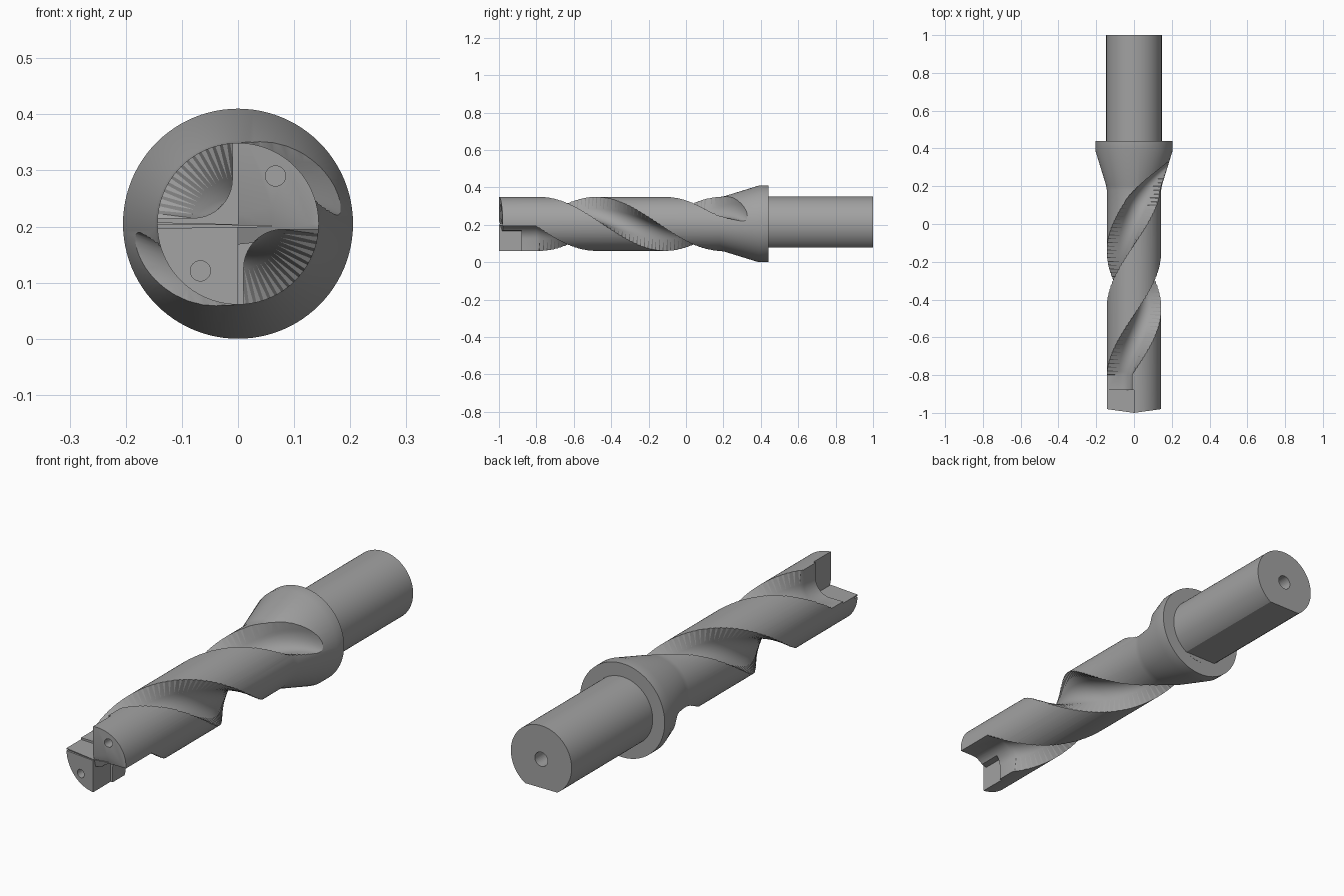
import bpy, bmesh, math
from mathutils import Matrix, Vector

CZ = 0.205          # height of the drill axis
R = 0.144           # fluted body radius

old = bpy.data.objects.get("Cube")
if old:
    bpy.data.objects.remove(old, do_unlink=True)

steel = bpy.data.materials.new("steel grey")
steel.use_nodes = True
steel.diffuse_color = (0.36, 0.36, 0.36, 1)
steel.node_tree.nodes["Principled BSDF"].inputs["Base Color"].default_value = (0.36, 0.36, 0.36, 1)


def to_object(name, bm):
    bmesh.ops.recalc_face_normals(bm, faces=bm.faces)
    mesh = bpy.data.meshes.new(name)
    bm.to_mesh(mesh)
    bm.free()
    mesh.materials.append(steel)
    obj = bpy.data.objects.new(name, mesh)
    bpy.context.collection.objects.link(obj)
    return obj


def loft(name, rings):
    """Closed skin over a list of equal-length point rings."""
    bm = bmesh.new()
    rows = [[bm.verts.new(p) for p in ring] for ring in rings]
    n = len(rows[0])
    for a, b in zip(rows, rows[1:]):
        for i in range(n):
            j = (i + 1) % n
            bm.faces.new((a[i], a[j], b[j], b[i]))
    bm.faces.new(rows[0])
    bm.faces.new(rows[-1])
    bmesh.ops.triangulate(bm, faces=[f for f in bm.faces if len(f.verts) == 4])
    return to_object(name, bm)


def cylinder(name, x, z, radius, y0, y1, sides=32):
    turn = [2 * math.pi * i / sides for i in range(sides)]
    return loft(name, [[(x + radius * math.cos(t), y, z + radius * math.sin(t)) for t in turn]
                       for y in (y0, y1)])


def cut(body, tool):
    mod = body.modifiers.new("cut", 'BOOLEAN')
    mod.operation = 'DIFFERENCE'
    mod.solver = 'EXACT'
    mod.object = tool
    bpy.context.view_layer.update()
    graph = bpy.context.evaluated_depsgraph_get()
    mesh = bpy.data.meshes.new_from_object(body.evaluated_get(graph))
    body.modifiers.clear()
    body.data = mesh
    bpy.data.objects.remove(tool, do_unlink=True)


# Turned blank: body, flared collar and shank
profile = [(0, -1), (R, -1), (R, 0.18), (R + 0.004, 0.205), (0.205, 0.39),
           (0.205, 0.44), (0.147, 0.44), (0.147, 1), (0, 1)]
bm = bmesh.new()
verts = [bm.verts.new((r, y, CZ)) for r, y in profile]
edges = [bm.edges.new(pair) for pair in zip(verts, verts[1:])]
bmesh.ops.spin(bm, geom=verts + edges, cent=(0, 0, CZ), axis=(0, 1, 0),
               angle=2 * math.pi, steps=96)
bmesh.ops.remove_doubles(bm, verts=bm.verts, dist=0.0001)
body = to_object("drill_body", bm)


# Helical flutes: rounded quarter section, straight at the tip, rising out in the collar
def flute_ring(y, half_turn):
    corner, fillet, far = 0.01, 0.07, 0.3
    mid = corner + fillet
    arc = [math.radians(270 - 9 * i) for i in range(11)]
    section = [(far, corner)]
    section += [(mid + fillet * math.cos(t), mid + fillet * math.sin(t)) for t in arc]
    section += [(corner, far), (far, far)]
    rise = 0.145 * max(0, (y - 0.1) / 0.23) ** 2 / math.sqrt(2)
    turn = math.radians(45 - 90 * (max(y, -0.8) - 0.04) / 0.336 + half_turn)
    c, s = math.cos(turn), math.sin(turn)
    return [((a + rise) * c - (b + rise) * s, y, CZ + (a + rise) * s + (b + rise) * c)
            for a, b in section]


steps = [-1.05] + [-0.8 + 0.02 * i for i in range(60)]
for half_turn in (0, 180):
    cut(body, loft("flute", [flute_ring(y, half_turn) for y in steps]))

# Square chip pockets at the tip
left_pocket = [(-0.3, 0.211), (0, 0.204), (0, 0.5), (-0.3, 0.5)]
right_pocket = [(0, 0.168), (0.145, 0.184), (0.3, 0.2), (0.3, -0.1), (0, -0.1)]
for outline, depth in ((left_pocket, -0.88), (right_pocket, -0.88)):
    cut(body, loft("pocket", [[(x, y, z) for x, z in outline] for y in (-1.05, depth)]))

# Tip faces lean back towards the outside
for side in (-1, 1):
    wedge = [(0, -1), (0.2 * side, -0.972), (0.2 * side, -1.1), (0, -1.1)]
    cut(body, loft("tip_slope", [[(x, y, z) for x, y in wedge] for z in (-0.1, 0.5)]))

# Relief facet on the upper cutting lobe
relief = [(-1, 0.262), (-0.965, 0.15), (-1.1, 0.15), (-1.1, 0.262)]
cut(body, loft("relief", [[(x, y, z + lift) for y, z in relief]
                          for x, lift in ((0, -0.04), (0.06, 0), (0.2, 0))]))

# Narrow slot along the lower cutting edge
slot = [(-0.2, 0.196), (0.06, 0.2), (0.06, 0.202), (-0.2, 0.203)]
cut(body, loft("edge_slot", [[(x, y, z) for x, z in slot] for y in (-1.1, -0.96)]))

# Coolant holes and the flat on the shank
for x, z in ((0.067, 0.29), (-0.067, 0.121)):
    cut(body, cylinder("coolant_hole", x, z, 0.018, -1.1, -0.9))
cut(body, cylinder("rear_hole", 0, CZ, 0.031, 0.6, 1.1))
flat = [(-0.3, -0.1), (0.3, -0.1), (0.3, 0.08), (-0.3, 0.08)]
cut(body, loft("shank_flat", [[(x, y, z) for x, z in flat] for y in (0.4405, 1.1)]))

# Smooth the round surfaces, keep the machined edges crisp
bpy.ops.object.select_all(action='DESELECT')
body.select_set(True)
bpy.context.view_layer.objects.active = body
bpy.ops.object.shade_smooth_by_angle(angle=math.radians(25))
